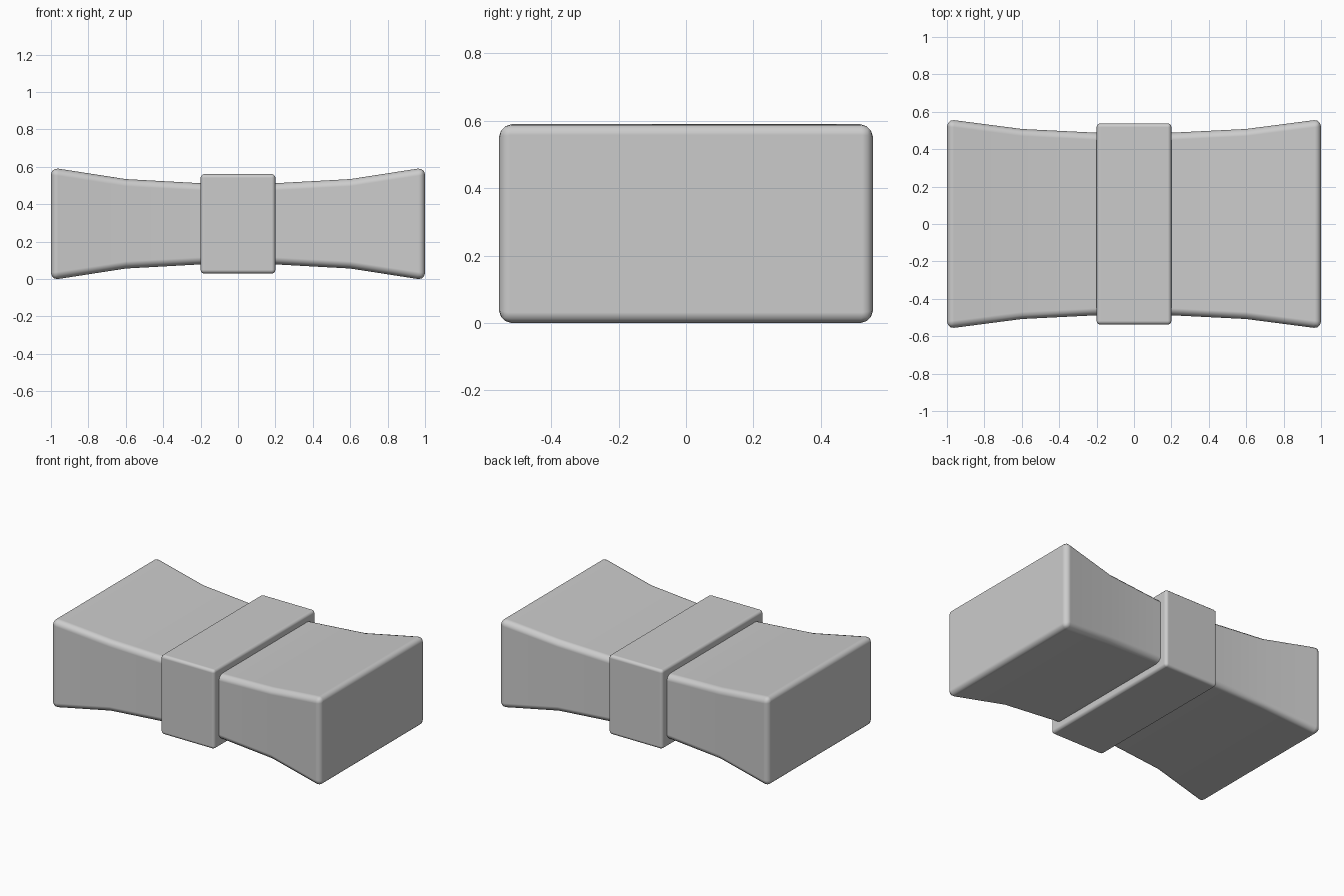
import bpy, bmesh, math

if "Cube" in bpy.data.objects:
    bpy.data.objects.remove(bpy.data.objects["Cube"])

MID_Z = 0.295


def loft(name, sections, bevel, segments):
    """Solid through rectangular sections (x, half_y, half_z) with rounded edges."""
    bm = bmesh.new()
    rings = [[bm.verts.new((x, sy * hy, MID_Z + sz * hz))
              for sy, sz in ((-1, -1), (1, -1), (1, 1), (-1, 1))]
             for x, hy, hz in sections]
    for a, b in zip(rings, rings[1:]):
        for i in range(4):
            j = (i + 1) % 4
            bm.faces.new((a[i], a[j], b[j], b[i]))
    bm.faces.new(rings[0])
    bm.faces.new(rings[-1])
    bmesh.ops.recalc_face_normals(bm, faces=bm.faces)
    mesh = bpy.data.meshes.new(name)
    bm.to_mesh(mesh)
    bm.free()
    obj = bpy.data.objects.new(name, mesh)
    bpy.context.collection.objects.link(obj)

    mod = obj.modifiers.new("rounded_edges", 'BEVEL')
    mod.width = bevel
    mod.segments = segments
    mod.limit_method = 'ANGLE'
    mod.angle_limit = math.radians(40)
    mod.harden_normals = True

    bpy.ops.object.select_all(action='DESELECT')
    obj.select_set(True)
    bpy.context.view_layer.objects.active = obj
    bpy.ops.object.shade_smooth_by_angle(angle=math.radians(40))
    return obj


# Flared body, narrowest in the middle
half = [(0.2, 0.488, 0.217), (0.6, 0.508, 0.239), (1.0, 0.560, 0.301)]
body = [(-x, y, z) for x, y, z in reversed(half)] + half
loft("bow_body", body, 0.038, 3)

# Band wrapped round the middle
loft("centre_band", [(-0.2, 0.538, 0.266), (0.2, 0.538, 0.266)], 0.02, 3)
